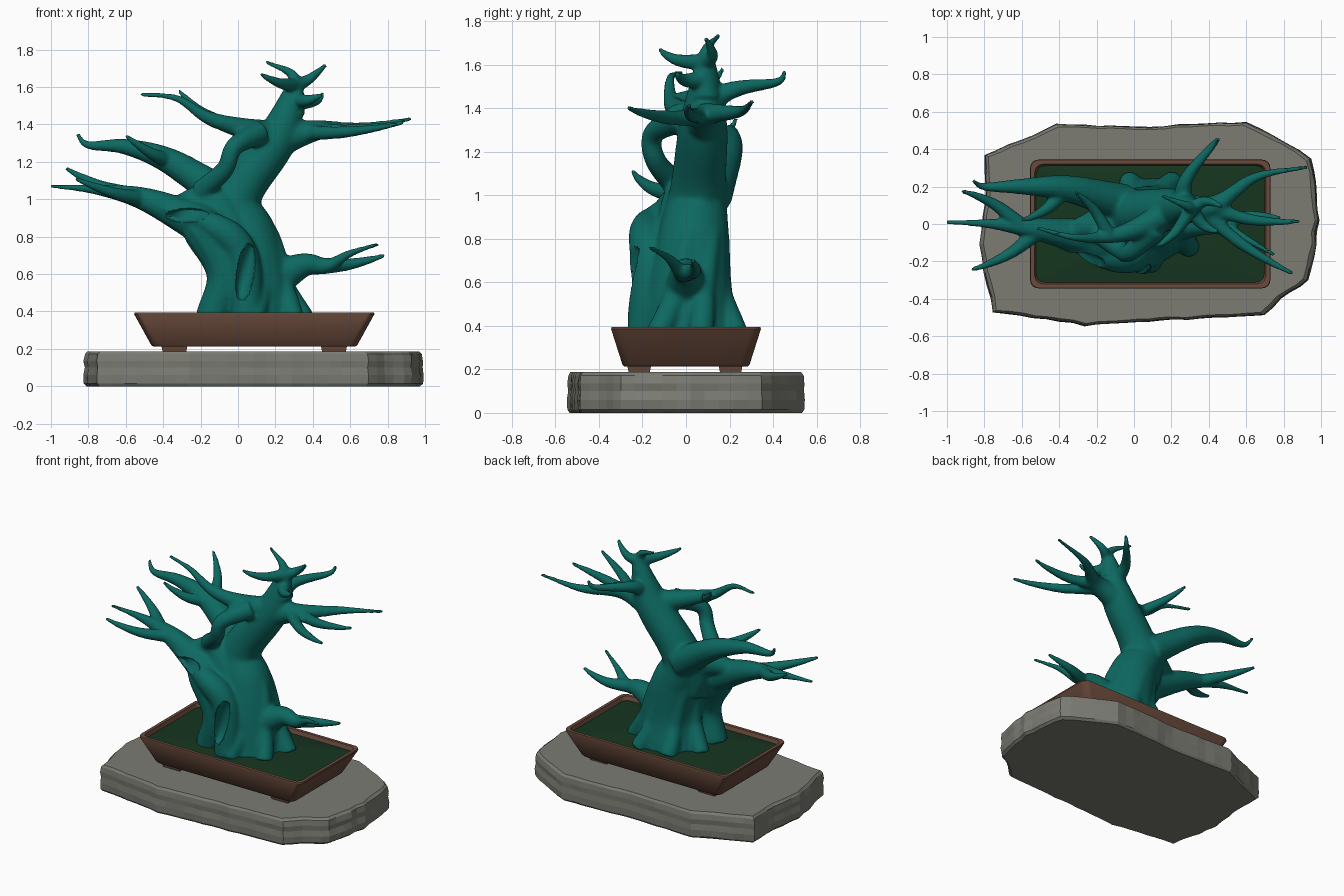
import bpy, bmesh, math, random
from mathutils import Vector

if "Cube" in bpy.data.objects:
    bpy.data.objects.remove(bpy.data.objects["Cube"])

random.seed(4)


def material(name, rgb):
    m = bpy.data.materials.new(name)
    m.diffuse_color = (*rgb, 1)
    m.use_nodes = True
    m.node_tree.nodes["Principled BSDF"].inputs["Base Color"].default_value = m.diffuse_color
    return m


TEAL = material("teal_bark", (0.004, 0.14, 0.12))
CLAY = material("clay", (0.145, 0.07, 0.045))
STONE = material("stone", (0.2, 0.2, 0.175))
SOIL = material("moss", (0.008, 0.036, 0.014))


def make_object(name, bm, mat):
    bmesh.ops.recalc_face_normals(bm, faces=bm.faces)
    me = bpy.data.meshes.new(name)
    bm.to_mesh(me)
    bm.free()
    me.materials.clear()
    me.materials.append(mat)
    ob = bpy.data.objects.new(name, me)
    bpy.context.collection.objects.link(ob)
    return ob


def loft(bm, rings):
    """Skin a list of equal-length closed rings and cap both ends."""
    rows = [[bm.verts.new(p) for p in r] for r in rings]
    n = len(rows[0])
    for a, b in zip(rows, rows[1:]):
        for i in range(n):
            j = (i + 1) % n
            bm.faces.new((a[i], a[j], b[j], b[i]))
    bm.faces.new(rows[0][::-1])
    bm.faces.new(rows[-1])


def spline(pts, steps=8):
    """Catmull-Rom through points of any dimension."""
    p = [Vector(q) for q in pts]
    p = [2 * p[0] - p[1]] + p + [2 * p[-1] - p[-2]]
    out = []
    for i in range(1, len(p) - 2):
        a, b, c, d = p[i - 1:i + 3]
        for k in range(steps):
            t = k / steps
            out.append(0.5 * (2 * b + (c - a) * t + (2 * a - 5 * b + 4 * c - d) * t * t
                              + (3 * b - a - 3 * c + d) * t ** 3))
    return out + [p[-2]]


def tube(bm, path, sides=14):
    """Round tube along (x, y, z, radius) samples."""
    pos = [q.to_3d() for q in path]
    rings, quat, last = [], None, None
    for i, c in enumerate(pos):
        d = (pos[min(i + 1, len(pos) - 1)] - pos[max(i - 1, 0)]).normalized()
        quat = d.to_track_quat('Z', 'Y') if quat is None else last.rotation_difference(d) @ quat
        last = d
        r = max(path[i].w, 0.011)
        rings.append([c + quat @ Vector((r * math.cos(a), r * math.sin(a), 0))
                      for a in (2 * math.pi * k / sides for k in range(sides))])
    loft(bm, rings)


def tapered(bm, radius, pts, power=1.6):
    """Tube that thins from its flared base to a point."""
    path = spline(pts)
    n = len(path) - 1
    path = [Vector((*p, 0.011 + radius * (1 - i / n) ** power)) for i, p in enumerate(path)]
    tube(bm, path)
    return path


def limb(bm, radius, pts, twigs):
    """Main limb plus twigs, each given as (place along limb, tip)."""
    path = tapered(bm, radius, pts)
    for t, tip in twigs:
        s = path[round(t * (len(path) - 1))]
        a, b = s.to_3d(), Vector(tip)
        bow = Vector((0, math.copysign(.032, b.y - a.y), -.015))
        tapered(bm, min(s.w, .045) - .01, [a, a.lerp(b, .4) + bow, a.lerp(b, .75) + bow * .7, b], 1.2)


def rounded_rect(hx, hy, z, r=.045, cx=0.087, seg=5):
    out = []
    for k, (sx, sy) in enumerate(((1, 1), (-1, 1), (-1, -1), (1, -1))):
        for i in range(seg + 1):
            a = math.pi / 2 * (k + i / seg)
            out.append((cx + sx * (hx - r) + r * math.cos(a), sy * (hy - r) + r * math.sin(a), z))
    return out


# Stone slab: irregular outline with chipped, layered sides
outline = [(-.80, .37), (-.41, .53), (.09, .52), (.6, .545), (.81, .43), (.95, .35), (.99, .02),
           (.93, -.3), (.78, -.395), (.695, -.485), (-.26, -.54), (-.75, -.47), (-.83, -.11), (-.79, .13)]
edge = []
for a, b in zip(outline, outline[1:] + outline[:1]):
    a, b = Vector(a), Vector(b)
    n = max(2, round((b - a).length / 0.07))
    edge += [a.lerp(b, k / n) * random.uniform(.993, 1.009) for k in range(n)]
rings = []
for z, s in ((0, .98), (.015, .998), (.06, 1.003), (.1, .995), (.135, 1), (.172, .993), (.187, .975)):
    rings.append([(p.x * w, p.y * w, z) for p in edge for w in [s + random.uniform(-.003, .003)]])
bm = bmesh.new()
loft(bm, rings)
make_object("stone_slab", bm, STONE)

# Shallow tray pot with a thin rim
bm = bmesh.new()
loft(bm, [rounded_rect(*q) for q in ((.54, .282, .212), (.552, .292, .222), (.642, .344, .385),
                                     (.64, .342, .395), (.618, .32, .395), (.605, .307, .35))])
pot = make_object("pot", bm, CLAY)

# Four pot feet
bm = bmesh.new()
for x in (-.34, .513):
    for y in (-.215, .205):
        loft(bm, [[(x + sx * w, y + sy * (w - .015), z) for sx, sy in ((1, 1), (-1, 1), (-1, -1), (1, -1))]
                  for z, w in ((.183, .063), (.218, .07))])
make_object("pot_feet", bm, CLAY)

# Gently mounded soil
bm = bmesh.new()
loft(bm, [rounded_rect(.612 * s, .314 * s, z, .03 * s)
          for s, z in ((1, .352), (1, .366), (.7, .38), (.3, .385))])
soil = make_object("soil", bm, SOIL)

# Trunk core, leaning left and then right
bm = bmesh.new()
core = spline([(.09, .02, .36, .23), (.09, .02, .57, .19), (.045, .035, .8, .165), (-.02, .05, .95, .14),
               (.03, .06, 1.08, .125), (.21, .08, 1.33, .11), (.29, .09, 1.55, .06), (.31, .09, 1.64, .035)])
tube(bm, core, 24)

# Twisting bark strands that flare into roots at the soil
lower = core[:34]
for k in range(7):
    strand = []
    for i, c in enumerate(lower):
        u = i / len(lower)
        a = 2 * math.pi * k / 7 + .2 + 1.1 * u
        reach = c.w * (.78 - .15 * u + .24 * max(0, 1 - 5 * u))
        strand.append(Vector((c.x + 1.15 * reach * math.cos(a), c.y + reach * math.sin(a), c.z, .06 - .025 * u)))
    tube(bm, strand)

# Heavy front wood sweeping up into the left limb, with a broken edge
tube(bm, spline([(-.14, -.12, .36, .09), (-.07, -.13, .6, .1), (-.18, -.1, .84, .12), (-.33, -.06, .94, .06)]))
tube(bm, spline([(.05, -.18, .36, .09), (.02, -.17, .7, .09), (-.12, -.18, .85, .075), (-.4, -.12, .95, .01)]))
tube(bm, spline([(-.03, 0, .8, .15), (-.15, 0, .98, .11), (-.38, -.04, .96, .03)]))
# Free-standing loop of dead wood joining the upper trunk
tube(bm, spline([(-.2, -.04, 1.04, .06), (-.07, -.14, 1.16, .05), (-.02, -.15, 1.28, .05), (.12, -.02, 1.36, .07)]))

# Lower left limb
limb(bm, .1, [(-.2, -.08, .87), (-.5, -.03, 1), (-.75, 0, 1.05), (-1.005, .01, 1.07)],
     [(.33, (-.87, -.245, 1.11)), (.45, (-.92, .175, 1.165))])
# Middle left limb
limb(bm, .095, [(-.05, .11, 1), (-.36, .19, 1.2), (-.6, .2, 1.28), (-.8, .2, 1.29), (-.86, .23, 1.35)],
     [(.25, (-.6, .02, 1.34))])
# Upper left limb
limb(bm, .07, [(.2, .07, 1.34), (0, -.03, 1.385), (-.17, -.07, 1.44), (-.33, -.07, 1.54), (-.52, -.02, 1.56)],
     [(.45, (-.315, .17, 1.58))])
# Right limb, three-way fork
limb(bm, .085, [(.22, .08, 1.32), (.43, .1, 1.37), (.65, .25, 1.385), (.93, .305, 1.43)],
     [(.28, (.885, .015, 1.41)), (.22, (.85, -.265, 1.4))])
# Low right limb
limb(bm, .085, [(.23, 0, .59), (.36, 0, .65), (.48, -.02, .645), (.6, -.08, .71), (.75, -.165, .76)],
     [(.45, (.785, .03, .7))])
# Crown
limb(bm, .06, [(.29, .09, 1.45), (.3, .09, 1.65), (.15, .15, 1.735)],
     [(.4, (.47, .09, 1.72)), (.35, (.12, -.12, 1.67)), (.2, (.45, -.04, 1.56))])
limb(bm, .05, [(.26, .09, 1.43), (.28, .24, 1.49), (.42, .42, 1.52), (.455, .455, 1.57)], [])
raw = make_object("tree_raw", bm, TEAL)

# Fuse everything into one skin
mod = raw.modifiers.new("fuse", 'REMESH')
mod.mode = 'VOXEL'
mod.voxel_size = 0.0095
bpy.context.view_layer.update()
fused = bpy.data.meshes.new_from_object(raw.evaluated_get(bpy.context.evaluated_depsgraph_get()))
bpy.data.objects.remove(raw)
bm = bmesh.new()
bm.from_mesh(fused)

# Soften the joints on the thick wood, only lightly on the twigs
axis = [q.to_3d() for q in core[::3]]
thick = [v for v in bm.verts if v.co.z < 1.45 and min((v.co - a).length for a in axis) < .33]
for verts, times in ((list(bm.verts), 2), (thick, 9)):
    for _ in range(times):
        bmesh.ops.smooth_vert(bm, verts=verts, factor=.5, use_axis_x=True, use_axis_y=True, use_axis_z=True)

# Hollows pressed into the front of the trunk
bm.normal_update()
for cx, cz, sx, sz, depth in ((.04, .61, .045, .15, .07), (-.27, .915, .11, .035, .05)):
    for v in bm.verts:
        d = ((v.co.x - cx - .15 * (v.co.z - cz)) / sx) ** 2 + ((v.co.z - cz) / sz) ** 2
        if d < 1 and v.co.y < -.07 and v.normal.y < 0:
            v.co.y += depth * math.sqrt(1 - d)
tree = make_object("tree", bm, TEAL)

# Smooth shading for the rounded parts
for ob in (tree, pot, soil):
    bpy.ops.object.select_all(action='DESELECT')
    ob.select_set(True)
    bpy.context.view_layer.objects.active = ob
    bpy.ops.object.shade_smooth_by_angle(angle=math.radians(40))
